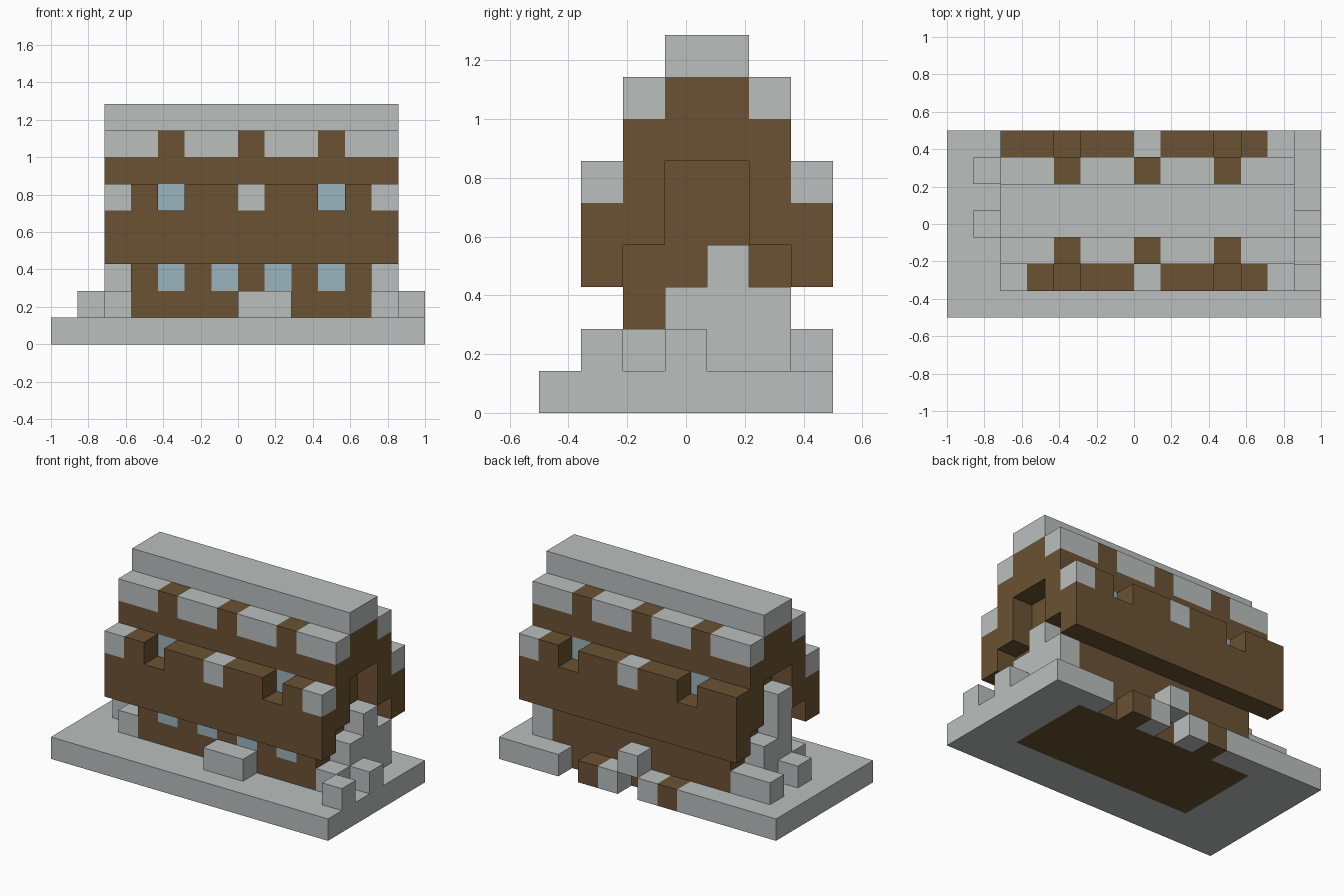
import bpy, bmesh
from mathutils import Vector

cube = bpy.data.objects.get("Cube")
if cube:
    bpy.data.objects.remove(cube, do_unlink=True)

UNIT = 1 / 7          # edge of one building block
CORNER = Vector((-1, -0.5, 0))


def material(name, colour):
    m = bpy.data.materials.new(name)
    m.use_nodes = True
    m.diffuse_color = (*colour, 1)
    bsdf = m.node_tree.nodes["Principled BSDF"]
    bsdf.inputs["Base Color"].default_value = (*colour, 1)
    bsdf.inputs["Roughness"].default_value = 0.9
    return m


STONE, WOOD, GLASS = 0, 1, 2
MATERIALS = [material("pale_stone", (0.49, 0.52, 0.515)),
             material("brown_wood", (0.147, 0.084, 0.033)),
             material("pale_blue_glass", (0.328, 0.456, 0.503))]

blocks = {}           # block position -> (part, colour)


def span(s):
    return range(s, s + 1) if isinstance(s, int) else range(s[0], s[1] + 1)


def fill(part, colour, xs, ys, zs):
    """Fill an inclusive range of blocks; later calls replace earlier ones."""
    for x in span(xs):
        for y in span(ys):
            for z in span(zs):
                blocks[x, y, z] = (part, colour)


def carve(xs, ys, zs):
    for x in span(xs):
        for y in span(ys):
            for z in span(zs):
                blocks.pop((x, y, z), None)


# Base slab with the wooden floor and the notched back edge
fill("base_slab", STONE, (0, 13), (0, 6), 0)
fill("floor", WOOD, (3, 11), (2, 5), 0)
for x in (5, 9):
    fill("floor", WOOD, x, 6, 0)
for x in (7, 10):
    carve(x, 6, 0)

# House body, stepping in under the roof
fill("walls", WOOD, (3, 11), (2, 5), (1, 5))

# Front windows
for x in (4, 6, 8, 10):
    fill("front_windows", GLASS, x, 2, 2)

# Roof: low eaves on both sides, then upper tier and ridge
for eave, inner in ((1, 2), (6, 5)):
    fill("eaves", WOOD, (2, 12), eave, (3, 5))
    for x in (2, 12):
        fill("eaves", WOOD, x, inner, (4, 5))
    # Dormer notches with glass behind
    for x in (4, 10):
        carve(x, eave, 5)
        fill("dormer_windows", GLASS, x, inner, 5)
    # Stone patches along the eave
    for x in (2, 7, 12):
        if (x, eave) != (2, 6):
            fill("eave_stones", STONE, x, eave, 5)

fill("upper_roof", WOOD, (2, 12), (2, 5), (6, 7))
for y in (2, 5):
    for x in range(2, 13):
        if x not in (4, 7, 10):
            fill("upper_roof_stones", STONE, x, y, 7)
fill("ridge", STONE, (2, 12), (3, 4), 8)

# Stepped stone buttresses at the gable ends: (row, top level)
for x, steps, part in ((12, ((2, 1), (3, 2), (4, 3), (5, 2)), "left_buttress"),
                       (2, ((2, 1), (3, 4), (4, 2), (5, 1)), "right_buttress")):
    for y, top in steps:
        fill(part, STONE, x, y, (1, top))

# Loose stones around the house
for x, y in ((13, 1), (13, 3), (1, 3), (1, 5), (7, 6)):
    fill("loose_stones", STONE, x, y, 1)
fill("front_step", STONE, (7, 8), 1, 1)


def build(part):
    """Make one object from the exposed block sides of a part."""
    bm = bmesh.new()
    for pos, (owner, colour) in blocks.items():
        if owner != part:
            continue
        for axis in range(3):
            for side in (0, 1):
                beside = list(pos)
                beside[axis] += 2 * side - 1
                if tuple(beside) in blocks:
                    continue
                u, v = (axis + 1) % 3, (axis + 2) % 3
                quad = []
                for du, dv in ((0, 0), (1, 0), (1, 1), (0, 1)):
                    p = Vector(pos)
                    p[axis] += side
                    p[u] += du
                    p[v] += dv
                    quad.append(bm.verts.new(p * UNIT + CORNER))
                face = bm.faces.new(quad if side else quad[::-1])
                face.material_index = colour
    bmesh.ops.remove_doubles(bm, verts=bm.verts, dist=0.001)
    mesh = bpy.data.meshes.new(part)
    for m in MATERIALS:
        mesh.materials.append(m)
    bm.to_mesh(mesh)
    bm.free()
    bpy.context.collection.objects.link(bpy.data.objects.new(part, mesh))


for part in sorted({owner for owner, _ in blocks.values()}):
    build(part)
